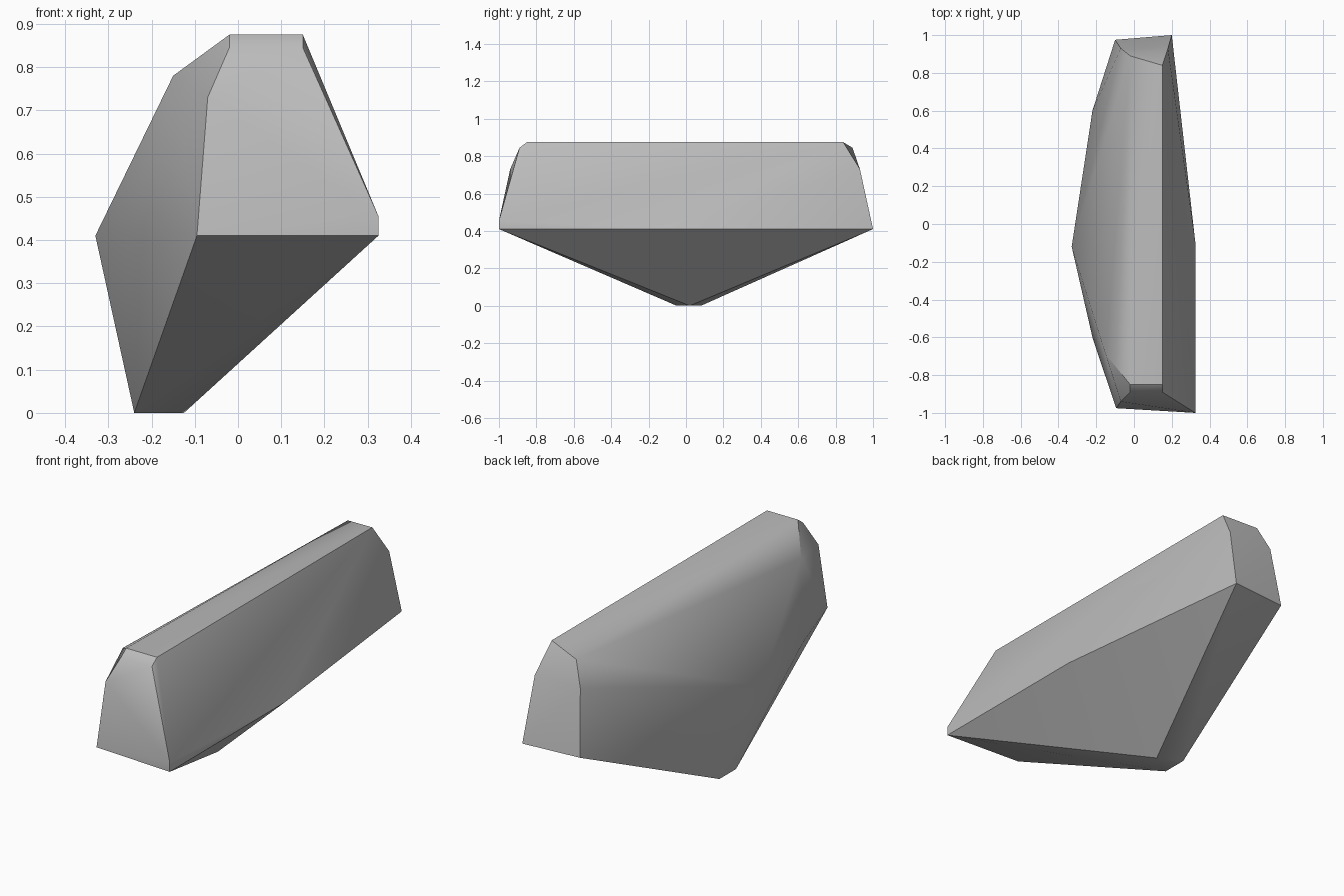
import bpy
import bmesh
import math

cube = bpy.data.objects.get("Cube")
if cube:
    bpy.data.objects.remove(cube, do_unlink=True)

# Plain stone colour
stone = bpy.data.materials.new("stone_grey")
stone.use_nodes = True
colour = (0.5, 0.5, 0.5, 1)
stone.diffuse_color = colour
bsdf = next(n for n in stone.node_tree.nodes if n.type == 'BSDF_PRINCIPLED')
bsdf.inputs["Base Color"].default_value = colour
bsdf.inputs["Roughness"].default_value = 0.9

# Corner points of the faceted block, grouped by region
front_end = [(-.02, -.85, .875), (.15, -.85, .875), (-.02, -.89, .845), (.15, -.89, .845),
             (-.07, -.94, .73), (-.095, -.975, .41), (.325, -1, .41), (.325, -1, .455)]
back_end = [(-.02, .89, .845), (.15, .84, .875), (-.07, .93, .73), (.18, .93, .73),
            (-.1, .975, .41), (.2, 1, .41)]
flanks = [(-.15, -.69, .78), (-.33, -.12, .41), (-.22, -.6, .41), (-.22, .6, .41),
          (.325, -.1, .41)]
foot = [(-.24, .08, 0), (-.24, -.05, 0), (-.125, .02, 0)]

# Rock: convex skin around the corners
bm = bmesh.new()
for point in front_end + back_end + flanks + foot:
    bm.verts.new(point)
hull = bmesh.ops.convex_hull(bm, input=bm.verts)
loose = [v for v in bm.verts if not v.link_faces]
bmesh.ops.delete(bm, geom=loose, context='VERTS')
bmesh.ops.recalc_face_normals(bm, faces=bm.faces)
mesh = bpy.data.meshes.new("rock")
bm.to_mesh(mesh)
bm.free()
mesh.materials.append(stone)
rock = bpy.data.objects.new("rock", mesh)
bpy.context.collection.objects.link(rock)

# Soft shading over shallow folds, crisp main ridges
bpy.ops.object.select_all(action='DESELECT')
rock.select_set(True)
bpy.context.view_layer.objects.active = rock
bpy.ops.object.shade_smooth_by_angle(angle=math.radians(30))
